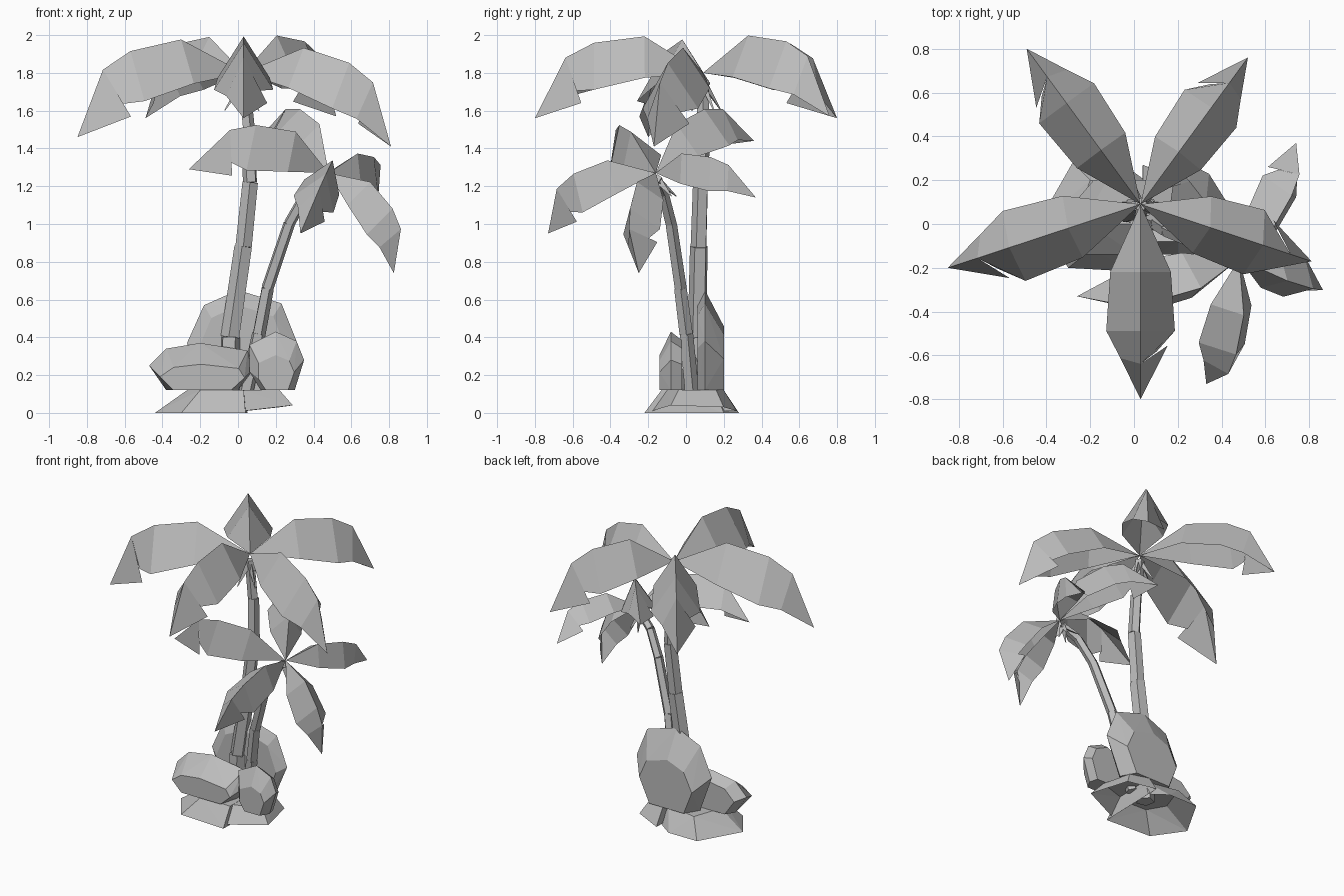
import bpy, bmesh
from math import sin, cos, radians
from mathutils import Vector, Matrix

cube = bpy.data.objects.get("Cube")
if cube:
    bpy.data.objects.remove(cube, do_unlink=True)

# Single flat material
grey = bpy.data.materials.new("plain_grey")
grey.use_nodes = True
shade = (.5, .5, .5, 1)
grey.diffuse_color = shade
grey.node_tree.nodes["Principled BSDF"].inputs["Base Color"].default_value = shade


def finish(bm, name):
    """Turn a bmesh into a flat shaded object."""
    mesh = bpy.data.meshes.new(name)
    bm.to_mesh(mesh)
    bm.free()
    mesh.materials.append(grey)
    obj = bpy.data.objects.new(name, mesh)
    bpy.context.scene.collection.objects.link(obj)
    return obj


def hull(name, points, open_bottom=False):
    """Convex faceted solid around the given points, optionally without its underside."""
    bm = bmesh.new()
    verts = [bm.verts.new(p) for p in points]
    result = bmesh.ops.convex_hull(bm, input=verts)
    spare = [v for v in result["geom_interior"] if isinstance(v, bmesh.types.BMVert)]
    bmesh.ops.delete(bm, geom=spare, context="VERTS")
    bmesh.ops.recalc_face_normals(bm, faces=bm.faces)
    if open_bottom:
        bm.normal_update()
        under = [f for f in bm.faces if f.normal.z < -.5]
        bmesh.ops.delete(bm, geom=under, context="FACES")
    finish(bm, name)


def boulder(name, outline, layers):
    """Boulder from one outline repeated at depths (y, width scale, height scale)."""
    cx = sum(x for x, z in outline) / len(outline)
    floor = min(z for x, z in outline)
    hull(name, [(cx + (x - cx) * wide, y, floor + (z - floor) * high)
                for y, wide, high in layers for x, z in outline])


def add_cone(bm, start, end, r_start, r_end, sides):
    """Add a tapered prism running between two points."""
    start, end = Vector(start), Vector(end)
    axis = end - start
    turn = axis.to_track_quat("Z", "Y").to_matrix().to_4x4()
    bmesh.ops.create_cone(bm, cap_ends=True, segments=sides, radius1=r_start,
                          radius2=r_end, depth=axis.length,
                          matrix=Matrix.Translation((start + end) / 2) @ turn)


def trunk(name, path, radius, taper):
    """Stacked segments, each starting a little narrower than the last one ended."""
    bm = bmesh.new()
    for start, end in zip(path, path[1:]):
        add_cone(bm, start, end, radius, radius * .95, 5)
        radius *= taper
    finish(bm, name)


def frond(name, base, tip, lean, arch):
    """Folded leaf: a ridge with two drooping sides and a split near the tip."""
    base, tip = Vector(base), Vector(tip)
    forward = tip - base
    size = forward.length
    forward.normalize()
    side = lean.cross(forward).normalized()
    up = forward.cross(side) * arch
    bm = bmesh.new()

    def point(along, across, height):
        return bm.verts.new(base + size * (forward * along + side * across + up * height))

    root, end = point(0, 0, 0), point(1, 0, 0)
    ridge = [point(.27, 0, .29), point(.56, 0, .33), point(.74, 0, .29)]
    left = [point(.33, .15, .06), point(.63, .17, .07), point(.73, .08, .09)]
    right = [point(.33, -.15, .06), point(.63, -.17, .07), point(.77, -.1, .07)]
    flap = point(.72, .135, .015)
    for edge, flip in ((left, True), (right, False)):
        faces = [(root, edge[0], ridge[0])]
        for i in range(2):
            faces.append((ridge[i], edge[i], edge[i + 1], ridge[i + 1]))
        faces.append((ridge[2], flap if flip else edge[2], end))
        for f in faces:
            bm.faces.new(f[::-1] if flip else f)
    finish(bm, name)


def crown(name, centre, tips, lean, drop):
    """Fronds (tip x, y, z, arch) around a centre with small dry stalks below."""
    centre, lean = Vector(centre), Vector(lean)
    for i, (x, y, z, arch) in enumerate(tips):
        frond(f"{name}_frond_{i + 1}", centre, (x, y, z), lean, arch)
    bm = bmesh.new()
    top = centre - lean * .05
    for i in range(5):
        a = radians(i * 72 + 36)
        out = Vector((cos(a), sin(a), 0)) * drop / 2
        add_cone(bm, top, centre + out - lean * drop, .022, .003, 3)
    finish(bm, name + "_dry_stalks")


# Trunks
trunk("tall_trunk", [(-.05, .05, .05), (-.04, .06, .4), (.03, .07, .88),
                     (.065, .08, 1.22), (.055, .09, 1.5), (.03, .09, 1.76)], .06, .87)
trunk("short_trunk", [(.04, .03, .1), (.11, 0, .42), (.155, -.03, .66),
                      (.27, -.08, 1), (.36, -.12, 1.16), (.465, -.155, 1.24)], .04, .92)

# Crowns
crown("tall_palm", (.03, .09, 1.8),
      [(-.85, -.2, 1.46, 1), (-.49, .8, 1.56, 1), (.52, .76, 1.57, 1.08),
       (.81, -.17, 1.41, 1), (.03, -.8, 1.56, 1)], (0, 0, 1), .2)
crown("short_palm", (.48, -.16, 1.27),
      [(-.26, -.33, 1.29, 1.05), (.1, .36, 1.44, 1.15), (.74, .37, 1.14, .92),
       (.825, -.25, .74, .95), (.33, -.73, .95, 1)], (.36, -.3, .88), .14)

# Boulders
boulder("back_boulder", [(-.27, .37), (-.18, .57), (0, .65), (.23, .58), (.31, .38),
                         (.2, .12), (-.18, .12)],
        [(.06, .8, .85), (.1, 1, 1), (.2, .7, .64)])
boulder("left_boulder", [(-.47, .25), (-.38, .34), (-.2, .37), (.05, .33), (.09, .24),
                         (0, .12), (-.38, .12)],
        [(-.14, .8, .55), (0, 1, 1), (.06, .8, .8)])
boulder("right_boulder", [(.06, .36), (.2, .43), (.31, .38), (.35, .28), (.3, .12),
                          (.12, .12), (.06, .22)],
        [(-.14, .65, .6), (-.08, 1, 1), (-.02, .85, .85)])

# Ground slabs
hull("main_slab", [(-.44, 0, 0), (-.3, -.2, 0), (.04, -.22, 0), (.05, .2, 0),
                   (-.06, .28, 0), (-.28, .28, 0), (-.27, 0, .12), (-.2, -.12, .12),
                   (.03, -.13, .12), (.03, .15, .12), (-.2, .2, .12)], True)
hull("side_slab", [(.03, -.18, .01), (.29, -.08, .04), (.22, .2, .03), (.04, .27, .01),
                   (.03, -.1, .12), (.22, -.04, .12), (.17, .16, .12), (.04, .2, .12)], True)
